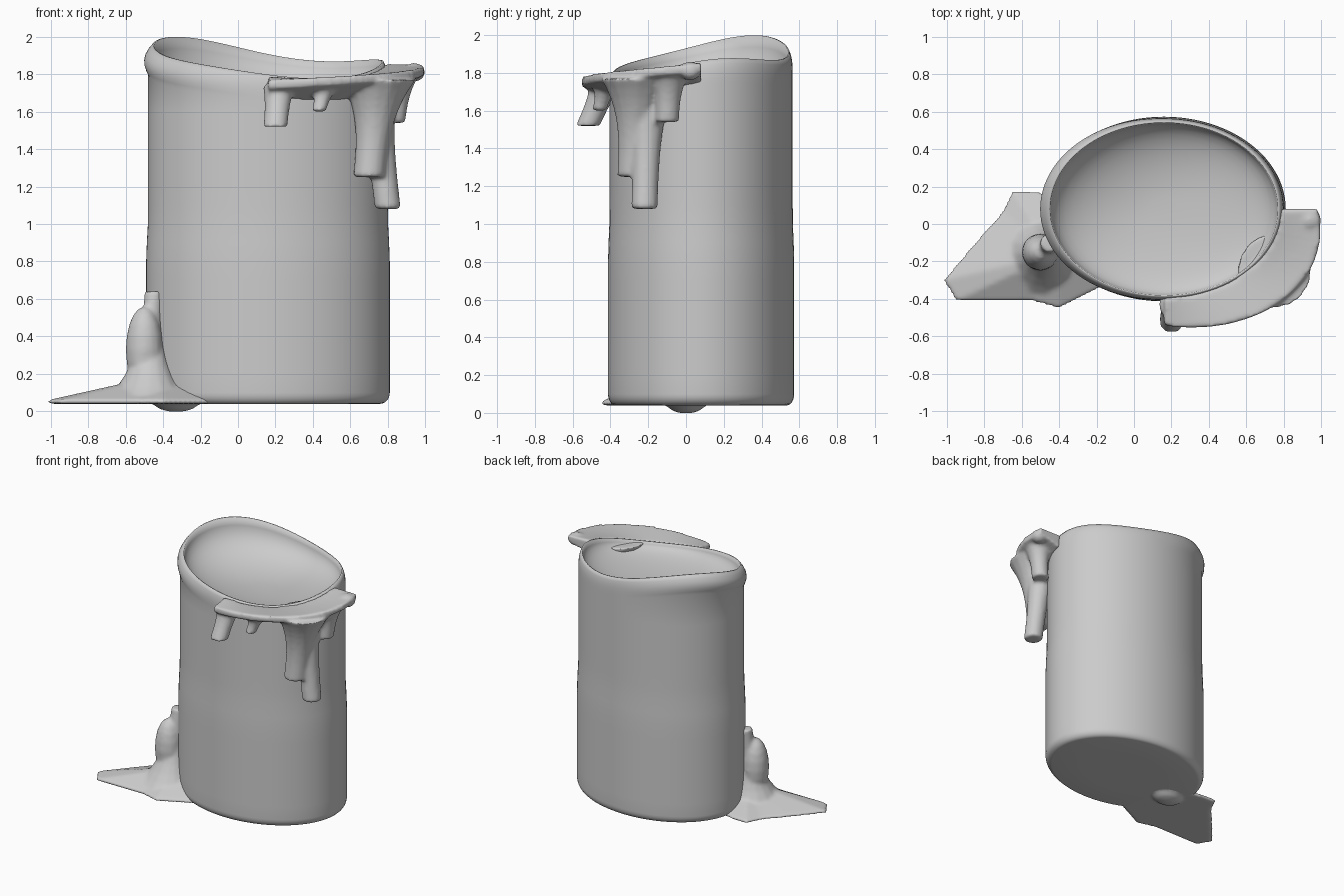
import bpy, bmesh
from math import sin, cos, pi, tau, radians
from mathutils import Vector, Matrix

cube = bpy.data.objects.get("Cube")
if cube:
    bpy.data.objects.remove(cube, do_unlink=True)

wax = bpy.data.materials.new("grey_wax")
wax.use_nodes = True
grey = (0.6, 0.6, 0.6, 1)
wax.diffuse_color = grey
wax.node_tree.nodes["Principled BSDF"].inputs["Base Color"].default_value = grey

centre = Vector((0.16, 0.08, 0))
half_width, half_depth = 0.64, 0.485
foot, floor = 0.04, 1.68


def rim(angle):
    """Height of the wavy rim."""
    return (1.88 + 0.087 * cos(angle - 2.3) + 0.03 * cos(2 * angle + 0.4)
            + 0.018 * cos(3 * angle - 0.6))


def on_body(angle, scale, height):
    """Point on the oval cross-section."""
    return centre + Vector((half_width * scale * cos(angle),
                            half_depth * scale * sin(angle), height))


def swell(height):
    """Slight widening of the lower half."""
    t = min(1, max(0, (1.05 - height) * 4))
    return 1 + 0.016 * t * t * (3 - 2 * t)


def loft(bm, rings):
    """Skin a list of equal rings and cap both ends."""
    loops = [[bm.verts.new(point) for point in ring] for ring in rings]
    count = len(loops[0])
    for lower, upper in zip(loops, loops[1:]):
        for i in range(count):
            j = (i + 1) % count
            bm.faces.new((lower[i], lower[j], upper[j], upper[i]))
    bm.faces.new(loops[0][::-1])
    bm.faces.new(loops[-1])


def drip(bm, start, end, start_radius, end_radius, steps=10, sides=16):
    """Run of wax that narrows quickly, then keeps its width."""
    rings = []
    for step in range(steps + 1):
        t = step / steps
        middle = Vector(start).lerp(Vector(end), t)
        radius = end_radius + (start_radius - end_radius) * (1 - t) ** 3
        rings.append([middle + radius * Vector((cos(tau * i / sides), sin(tau * i / sides), 0))
                      for i in range(sides)])
    loft(bm, rings)


def blob(bm, middle, size):
    matrix = Matrix.Translation(middle) @ Matrix.Diagonal((*size, 1))
    bmesh.ops.create_uvsphere(bm, u_segments=16, v_segments=10, radius=1, matrix=matrix)


def finish(bm, name, melted=False):
    """Make the object; melted parts are fused and softened."""
    bmesh.ops.recalc_face_normals(bm, faces=bm.faces[:])
    mesh = bpy.data.meshes.new(name)
    bm.to_mesh(mesh)
    bm.free()
    mesh.materials.append(wax)
    for face in mesh.polygons:
        face.use_smooth = True
    part = bpy.data.objects.new(name, mesh)
    bpy.context.collection.objects.link(part)
    if melted:
        fuse = part.modifiers.new("fuse", 'REMESH')
        fuse.mode = 'VOXEL'
        fuse.voxel_size = 0.013
        fuse.use_smooth_shade = True
        soften = part.modifiers.new("soften", 'SMOOTH')
        soften.factor = 0.5
        soften.iterations = 5


# Candle body: rounded foot, lower swell, upper wall
angles = [tau * i / 96 for i in range(96)]
rings = [[on_body(a, 0.5, foot) for a in angles]]
for step in range(7):
    turn = pi / 2 * step / 6
    rings.append([on_body(a, swell(0) - 0.08 * (1 - sin(turn)), foot + 0.06 * (1 - cos(turn)))
                  for a in angles])
for step in range(1, 16):
    height = 0.1 * (step + 1)
    rings.append([on_body(a, swell(height), height) for a in angles])

# Rim, flared on the model's right side, then rolled inward
for step in range(7):
    t = step / 6
    drop = 0.15 * (1 - t)
    rings.append([on_body(a, 1 - 0.035 * t ** 4 + 0.035 * sin(pi * t) * max(0, -cos(a)),
                          rim(a) - drop) for a in angles])

# Melted bowl
for step in range(12):
    turn = pi / 2 * step / 12
    sink = sin(turn) ** 0.8
    rings.append([on_body(a, 0.95 * cos(turn), rim(a) + (floor - rim(a)) * sink)
                  for a in angles])
bm = bmesh.new()
loft(bm, rings)
finish(bm, "candle_body")

# Overflowing lip: a wedge swept round the front left quarter
bm = bmesh.new()
wedges = []
for step in range(25):
    t = step / 24
    a = radians(90 * t - 90)
    reach = 1.28 + 0.13 * sin(pi * t)
    edge = 1.765 + 0.085 * t
    wedges.append([on_body(a, 0.975, rim(a) - 0.006), on_body(a, reach, edge),
                   on_body(a, reach, edge - 0.045), on_body(a, 0.975, rim(a) - 0.12)])
loft(bm, wedges)
blob(bm, (0.94, 0.02, 1.81), (0.06, 0.06, 0.05))

# Drips under the lip
drip(bm, (0.22, -0.42, 1.74), (0.2, -0.52, 1.52), 0.09, 0.065)
drip(bm, (0.47, -0.42, 1.74), (0.43, -0.46, 1.6), 0.08, 0.04)
drip(bm, (0.75, -0.25, 1.77), (0.7, -0.28, 1.25), 0.2, 0.085)
drip(bm, (0.72, -0.2, 1.76), (0.8, -0.22, 1.08), 0.14, 0.07)
drip(bm, (0.86, -0.09, 1.78), (0.83, -0.1, 1.54), 0.1, 0.063)
finish(bm, "lip_and_drips", melted=True)

# Puddle at the foot, rising towards its middle
outline = [(-1.02, -0.3), (-0.85, -0.1), (-0.7, 0.07), (-0.65, 0.18), (-0.5, 0.17), (-0.2, 0.1),
           (-0.1, -0.3), (-0.4, -0.45), (-0.55, -0.41), (-0.95, -0.41)]
heart = Vector((-0.42, -0.16))
bm = bmesh.new()
layers = [(1, foot)] + [(1 - step / 6, 0.06 + step / 45) for step in range(6)]
loft(bm, [[(*heart.lerp(Vector(point), scale), height) for point in outline]
          for scale, height in layers])
blob(bm, (-0.33, 0, 0.045), (0.12, 0.1, 0.048))

# Drip climbing the side above the puddle
drip(bm, (-0.48, -0.17, 0.07), (-0.45, -0.1, 0.64), 0.22, 0.05)
blob(bm, (-0.5, -0.15, 0.33), (0.1, 0.1, 0.23))
finish(bm, "puddle_and_side_drip", melted=True)
